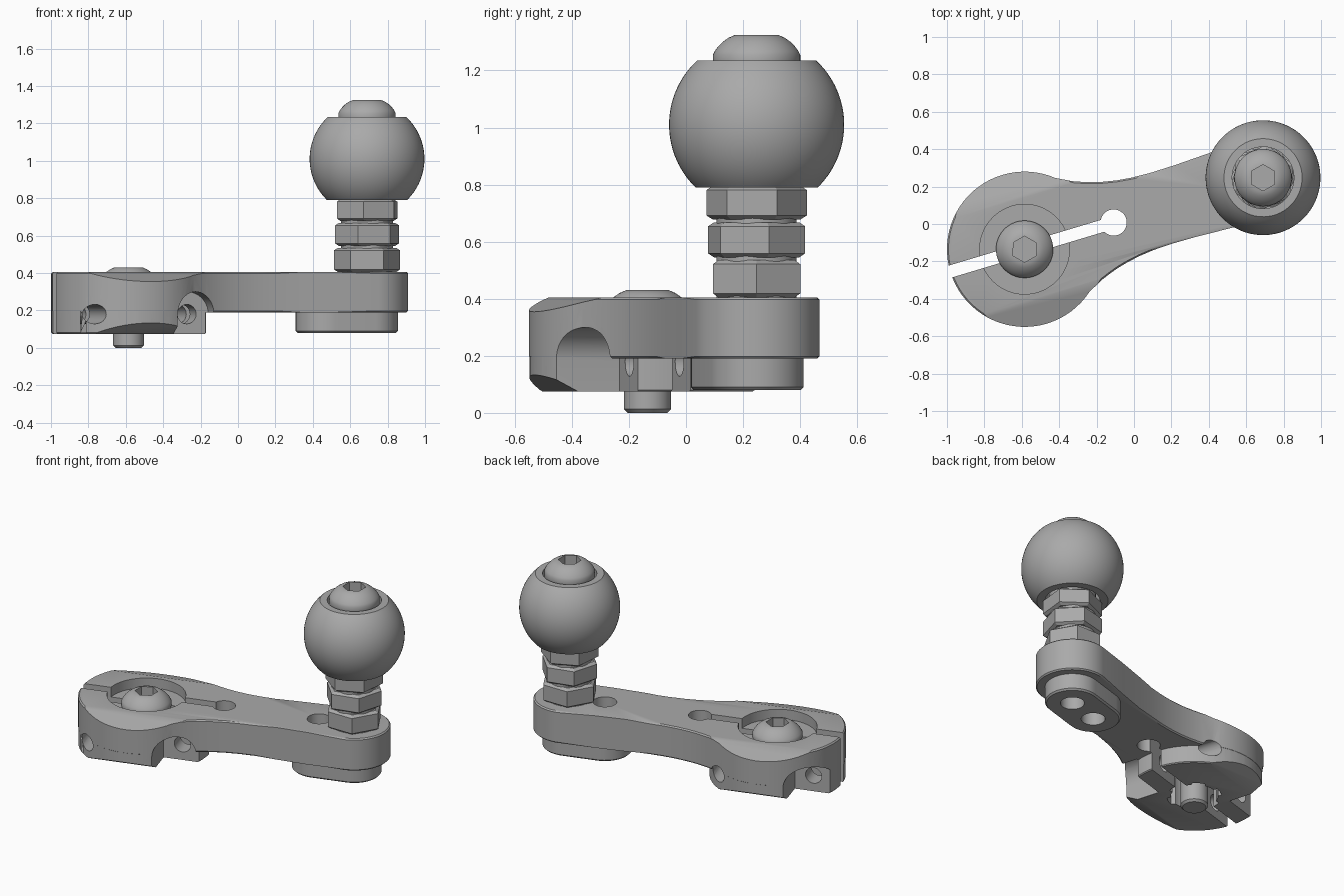
import bpy, bmesh
from math import sin, cos, pi, radians, sqrt
from mathutils import Matrix

cube = bpy.data.objects.get("Cube")
if cube:
    bpy.data.objects.remove(cube, do_unlink=True)

ANGLE = radians(16.7)
FRAME = Matrix.Translation((-0.585, -0.135, 0)) @ Matrix.Rotation(ANGLE, 4, 'Z')
REACH = 1.331                                   # hub centre to ball centre
ALONG_X = Matrix(((0, 0, 1, 0), (1, 0, 0, 0), (0, 1, 0, 0), (0, 0, 0, 1)))
ALONG_Y = Matrix.Rotation(pi / 2, 4, 'X')
HALF_TURN = Matrix.Rotation(pi, 4, 'Z')

steel = bpy.data.materials.new("steel_grey")
steel.use_nodes = True
steel.diffuse_color = (0.4, 0.4, 0.4, 1)
steel.node_tree.nodes["Principled BSDF"].inputs["Base Color"].default_value = (0.4, 0.4, 0.4, 1)


def finish(name, bm, matrix=Matrix()):
    """Turn a bmesh built in the arm's frame into an object."""
    bmesh.ops.recalc_face_normals(bm, faces=bm.faces)
    mesh = bpy.data.meshes.new(name)
    bm.to_mesh(mesh)
    bm.free()
    mesh.transform(matrix)
    mesh.materials.append(steel)
    obj = bpy.data.objects.new(name, mesh)
    bpy.context.collection.objects.link(obj)
    obj.matrix_world = FRAME
    return obj


def prism(name, points, z0, z1, matrix=Matrix(), bevel=0):
    bm = bmesh.new()
    base = bm.faces.new([bm.verts.new((x, y, z0)) for x, y in points])
    grown = bmesh.ops.extrude_face_region(bm, geom=[base], use_keep_orig=True)
    for item in grown["geom"]:
        if isinstance(item, bmesh.types.BMVert):
            item.co.z = z1
    if bevel:
        rims = [e for e in bm.edges if abs(e.verts[0].co.z - e.verts[1].co.z) < 1e-5]
        bmesh.ops.bevel(bm, geom=rims, offset=bevel, segments=1, affect='EDGES')
    return finish(name, bm, matrix)


def arc(cx, cy, r, start, end, n):
    steps = [radians(start + (end - start) * i / n) for i in range(n + 1)]
    return [(cx + r * cos(a), cy + r * sin(a)) for a in steps]


def circle(cx, cy, r, n=48, turn=0):
    return arc(cx, cy, r, turn, turn + 360, n)[:-1]


def lathe(name, profile, cx=0, n=64, turn=0.0, closed=False):
    """Revolve (radius, z) points; an open profile gets flat caps."""
    bm = bmesh.new()
    rings = [[bm.verts.new((cx + r * cos(turn + 2 * pi * i / n), r * sin(turn + 2 * pi * i / n), z))
              for i in range(n)] for r, z in profile]
    pairs = list(zip(rings, rings[1:])) + ([(rings[-1], rings[0])] if closed else [])
    for a, b in pairs:
        for i in range(n):
            j = (i + 1) % n
            bm.faces.new((a[i], a[j], b[j], b[i]))
    if not closed:
        bm.faces.new(rings[0])
        bm.faces.new(rings[-1])
    return finish(name, bm)


def combine(obj, tools, operation='DIFFERENCE'):
    """Apply booleans and discard the tools."""
    for tool in tools:
        mod = obj.modifiers.new("cut", 'BOOLEAN')
        mod.operation, mod.solver, mod.object = operation, 'EXACT', tool
        tool.hide_render = True
    graph = bpy.context.evaluated_depsgraph_get()
    mesh = bpy.data.meshes.new_from_object(obj.evaluated_get(graph))
    obj.modifiers.clear()
    obj.data = mesh
    for tool in tools:
        bpy.data.objects.remove(tool, do_unlink=True)


def smooth(obj):
    bpy.ops.object.select_all(action='DESELECT')
    obj.select_set(True)
    bpy.context.view_layer.objects.active = obj
    bpy.ops.object.shade_smooth_by_angle(angle=radians(28))


# Crank arm: round clamp end, waisted neck, round far end
neck = [(0.35, 0.275), (0.40, 0.256), (0.45, 0.239), (0.51, 0.224), (0.58, 0.211),
        (0.66, 0.202), (0.76, 0.198), (0.9, 0.2), (1.1, 0.209)]
outline = (arc(0, 0, 0.415, 50, 310, 52) + [(x, -y) for x, y in neck]
           + arc(REACH, 0, 0.22, -90, 90, 28) + neck[::-1])
arm = prism("crank_arm", outline, 0.19, 0.405, bevel=0.008)
hub = prism("clamp_hub", circle(0, 0, 0.414, 72), 0.075, 0.3, bevel=0.006)
boss = prism("boss", arc(REACH, 0, 0.165, -90, 90, 24) + arc(1.105, 0, 0.165, 90, 270, 24),
             0.08, 0.25, bevel=0.01)
combine(arm, [hub, boss], 'UNION')

# Clamp features: sloped shoulders, bolt scoops and bolt holes, repeated by half turn
tools = []
scoop = arc(0.28, 0.18, 0.12, 0, 180, 20) + [(0.16, -0.1), (0.40, -0.1)]
shoulder = [(0.265, 0.406), (0.5, 0.325), (0.5, 0.5), (0.265, 0.5)]
underside = [(0.3, 0.074), (0.5, 0.178), (0.5, -0.1), (0.3, -0.1)]
for turn in (Matrix(), HALF_TURN):
    tools += [prism("shoulder_cut", shoulder, -0.6, 0.6, turn @ ALONG_X),
              prism("underside_cut", underside, -0.6, 0.6, turn @ ALONG_X),
              prism("scoop_cut", scoop, 0.15, 0.6, turn @ ALONG_Y),
              prism("bolt_hole_cut", circle(0.28, 0.18, 0.052, 24), -0.6, 0.6, turn @ ALONG_Y)]

# Axle bore with splines, counterbore, slit, relief hole and far-end holes
splines = [p for i in range(12) for p in arc(0, 0, 0.165 if i % 2 else 0.142, i * 30, i * 30 + 26, 4)]
tools += [prism("spline_cut", splines, -0.1, 0.29),
          prism("counterbore_cut", circle(0, 0, 0.24, 64), 0.34, 0.6),
          prism("axle_cut", circle(0, 0, 0.1), 0.2, 0.5),
          prism("slit_cut", [(-0.6, -0.033), (0.5, -0.033), (0.5, 0.033), (-0.6, 0.033)], -0.1, 0.6),
          prism("relief_cut", circle(0.497, 0, 0.07), -0.1, 0.6),
          prism("spare_hole_cut", circle(1.105, 0, 0.072), -0.1, 0.6),
          prism("stud_hole_cut", circle(REACH, 0, 0.072), -0.1, 0.24)]
for tool in tools:
    combine(arm, [tool])
smooth(arm)


def button_bolt(name, cx, base, shaft):
    """Domed head with a hex socket above a round shank."""
    dome = [(0.153, 0), (0.153, 0.02), (0.146, 0.034), (0.134, 0.05), (0.118, 0.066),
            (0.098, 0.08), (0.075, 0.09)]
    bolt = lathe(name, shaft + [(r, base + z) for r, z in dome], cx)
    socket = prism("socket_cut", circle(cx, 0, 0.07, 6, 13), base + 0.03, base + 0.2)
    combine(bolt, [socket])
    smooth(bolt)


button_bolt("axle_bolt", 0, 0.34, [(0.07, 0), (0.083, 0.013), (0.083, 0.34)])
button_bolt("ball_bolt", REACH, 1.235, [(0.14, 0.36), (0.14, 1.2), (0.153, 1.2)])

# Stack of three chamfered hex nuts, each turned a little further
for i, (z0, z1, turn) in enumerate([(0.405, 0.535, 0), (0.545, 0.668, 14), (0.678, 0.795, 24)]):
    lathe(f"hex_nut_{i + 1}", [(0.155, z0), (0.177, z0 + 0.014), (0.177, z1 - 0.014), (0.155, z1)],
          REACH, 6, radians(turn) - ANGLE)

# Ball knob: truncated sphere with a bore
heights = [-0.22 + 0.445 * i / 32 for i in range(33)]
sphere = [(sqrt(0.307 ** 2 - h * h), 1.01 + h) for h in heights]
knob = lathe("ball_knob", sphere + [(0.165, 1.235), (0.165, 0.79)], REACH, 72, closed=True)
smooth(knob)
